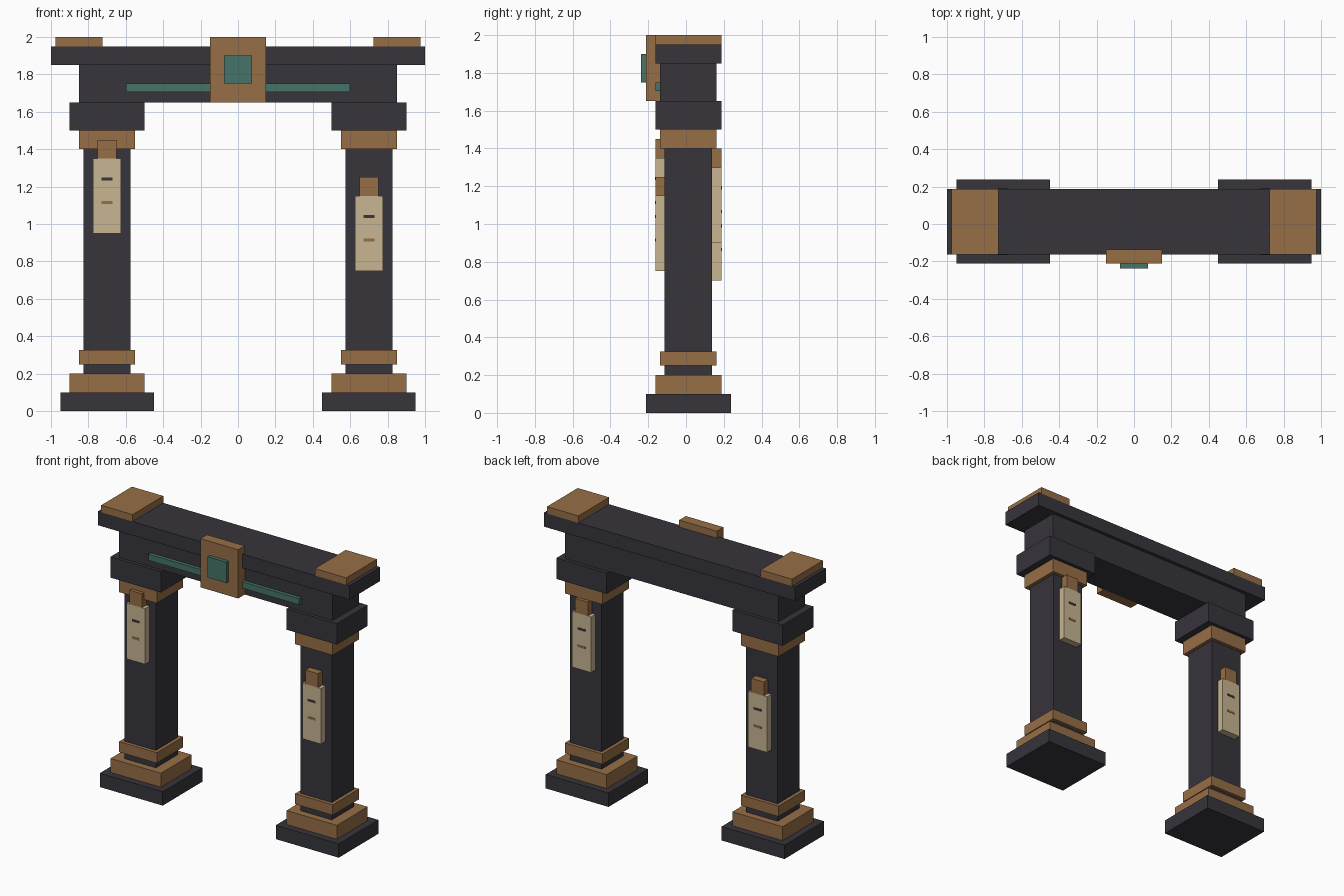
import bpy
import bmesh

cube = bpy.data.objects.get("Cube")
if cube:
    bpy.data.objects.remove(cube, do_unlink=True)


def material(name, rgb):
    m = bpy.data.materials.new(name)
    m.use_nodes = True
    m.diffuse_color = (*rgb, 1)
    m.node_tree.nodes["Principled BSDF"].inputs["Base Color"].default_value = (*rgb, 1)
    return m


STONE = material("dark stone", (0.038, 0.035, 0.044))
BRONZE = material("bronze", (0.305, 0.156, 0.061))
JADE = material("jade green", (0.061, 0.174, 0.138))
PAPER = material("parchment", (0.578, 0.462, 0.287))

MID = 0.0125          # depth centre of the pillars and beam
PILLAR_X = 0.7


def box(name, mat, x, y, z):
    """Box spanning the (min, max) pairs x, y and z."""
    bm = bmesh.new()
    bmesh.ops.create_cube(bm, size=1)
    for v in bm.verts:
        v.co = [r[0] if c < 0 else r[1] for c, r in zip(v.co, (x, y, z))]
    mesh = bpy.data.meshes.new(name)
    bm.to_mesh(mesh)
    bm.free()
    mesh.materials.append(mat)
    obj = bpy.data.objects.new(name, mesh)
    bpy.context.collection.objects.link(obj)
    return obj


def centred(name, mat, cx, half_x, half_y, z):
    return box(name, mat, (cx - half_x, cx + half_x), (MID - half_y, MID + half_y), z)


def hanging_tag(label, cx, facing, top):
    """Parchment tag with a bronze hook and two ink marks; facing is -1 front, 1 back."""
    def depth(a, b):
        return sorted((MID + facing * a, MID + facing * b))
    slab = depth(0.125, 0.175)
    box(label + "_tag", PAPER, (cx - 0.075, cx + 0.075), slab, (top - 0.4, top))
    box(label + "_tag_hook", BRONZE, (cx - 0.05, cx + 0.05), slab, (top, top + 0.1))
    for name, drop, mat in (("upper", 0.11, STONE), ("lower", 0.235, BRONZE)):
        box(f"{label}_{name}_mark", mat, (cx - 0.03, cx + 0.03), depth(0.174, 0.177),
            (top - drop - 0.008, top - drop + 0.008))


# Pillars
for side, s in (("left", 1), ("right", -1)):
    cx = s * PILLAR_X
    centred(side + "_base", STONE, cx, 0.25, 0.225, (0, 0.1))
    centred(side + "_plinth", BRONZE, cx, 0.2, 0.175, (0.1, 0.2))
    centred(side + "_shaft", STONE, cx, 0.125, 0.125, (0.2, 1.4))
    centred(side + "_ring", BRONZE, cx, 0.15, 0.15, (0.25, 0.325))
    centred(side + "_collar", BRONZE, cx, 0.15, 0.15, (1.4, 1.5))
    centred(side + "_capital", STONE, cx, 0.2, 0.175, (1.5, 1.65))
    centred(side + "_end_cap", BRONZE, s * 0.85, 0.125, 0.175, (1.95, 2))

# Beam and top slab
centred("beam", STONE, 0, 0.85, 0.15, (1.65, 1.85))
centred("top_slab", STONE, 0, 1, 0.175, (1.85, 1.95))

# Front ornament
box("jade_strip", JADE, (-0.6, 0.6), (-0.1625, -0.1375), (1.705, 1.75))
box("centre_plaque", BRONZE, (-0.15, 0.15), (-0.2125, -0.1375), (1.65, 2))
box("plaque_jewel", JADE, (-0.075, 0.075), (-0.2375, -0.2125), (1.75, 1.9))

# Hanging tags
hanging_tag("front_right", -PILLAR_X, -1, 1.35)
hanging_tag("front_left", PILLAR_X, -1, 1.15)
hanging_tag("back_left", PILLAR_X, 1, 1.3)
hanging_tag("back_right", -PILLAR_X, 1, 1.1)
